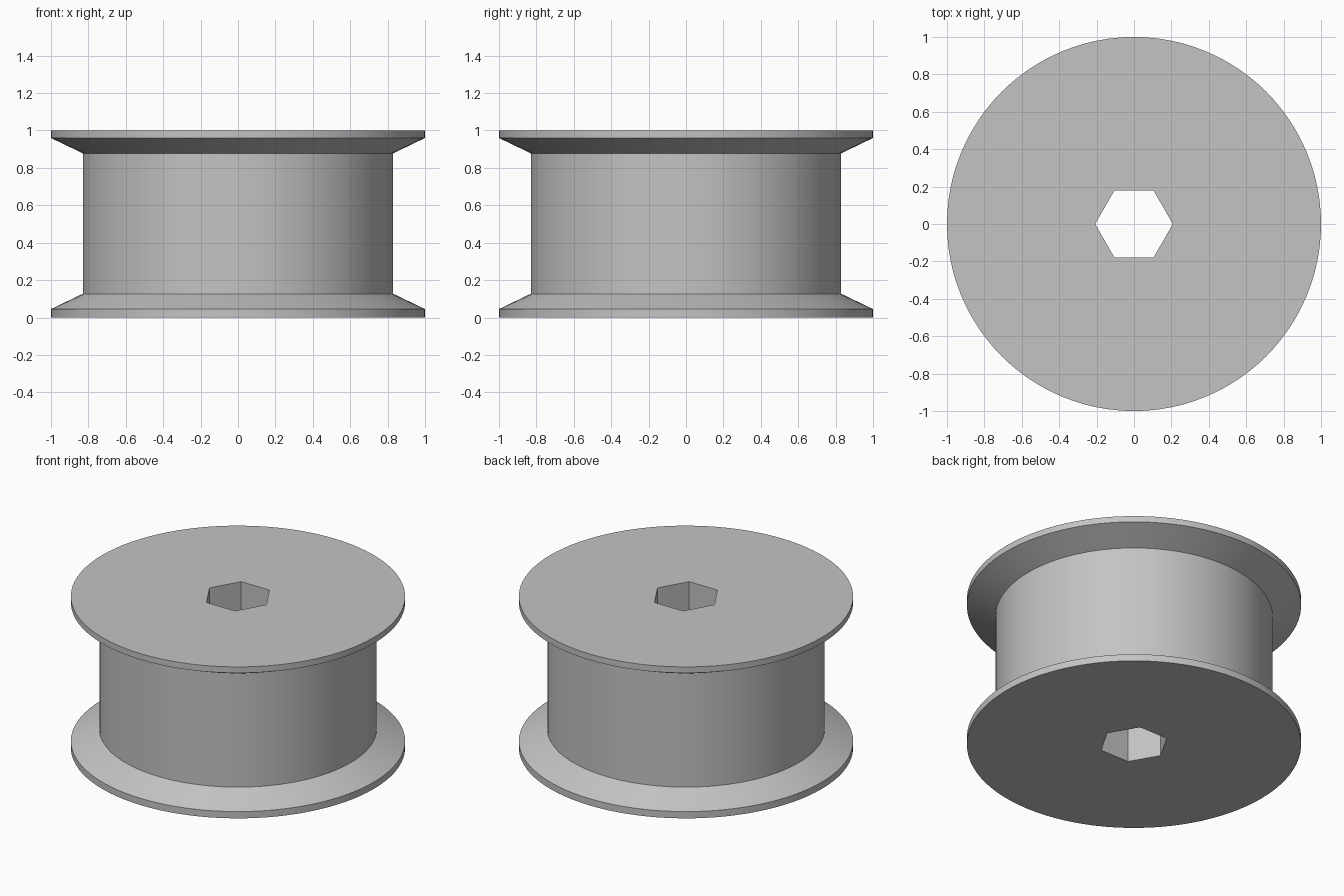
import bpy
import bmesh
from math import cos, sin, pi

SEGMENTS = 96
HEX_FLAT = 0.18  # centre to flat of the hexagonal bore

cube = bpy.data.objects.get("Cube")
if cube:
    bpy.data.objects.remove(cube, do_unlink=True)

grey = bpy.data.materials.new("plain grey")
grey.use_nodes = True
colour = (0.55, 0.55, 0.55, 1)
grey.diffuse_color = colour
grey.node_tree.nodes["Principled BSDF"].inputs["Base Color"].default_value = colour


def ring(bm, z, radius):
    """Ring of vertices; radius is a function of the angle."""
    angles = [2 * pi * i / SEGMENTS for i in range(SEGMENTS)]
    return [bm.verts.new((radius(a) * cos(a), radius(a) * sin(a), z)) for a in angles]


def hexagon(a):
    return HEX_FLAT / cos(a % (pi / 3) - pi / 6)


# Flanged spool outline, from the bottom rim to the top rim
outline = [(1, 0), (1, 0.045), (0.83, 0.127), (0.83, 0.878), (1, 0.96), (1, 1)]

bm = bmesh.new()
rings = [ring(bm, z, lambda a, r=r: r) for r, z in outline]
# Hexagonal bore closes the loop from top to bottom
rings += [ring(bm, z, hexagon) for z in (1, 0)]
for lower, upper in zip(rings, rings[1:] + rings[:1]):
    for i in range(SEGMENTS):
        j = (i + 1) % SEGMENTS
        bm.faces.new((lower[i], lower[j], upper[j], upper[i]))
bmesh.ops.recalc_face_normals(bm, faces=bm.faces)

mesh = bpy.data.meshes.new("spool")
bm.to_mesh(mesh)
bm.free()
mesh.materials.append(grey)
spool = bpy.data.objects.new("spool", mesh)
bpy.context.collection.objects.link(spool)

# Smooth round walls, crisp rims and bore corners
bpy.ops.object.select_all(action="DESELECT")
spool.select_set(True)
bpy.context.view_layer.objects.active = spool
bpy.ops.object.shade_smooth_by_angle(angle=pi / 9)
